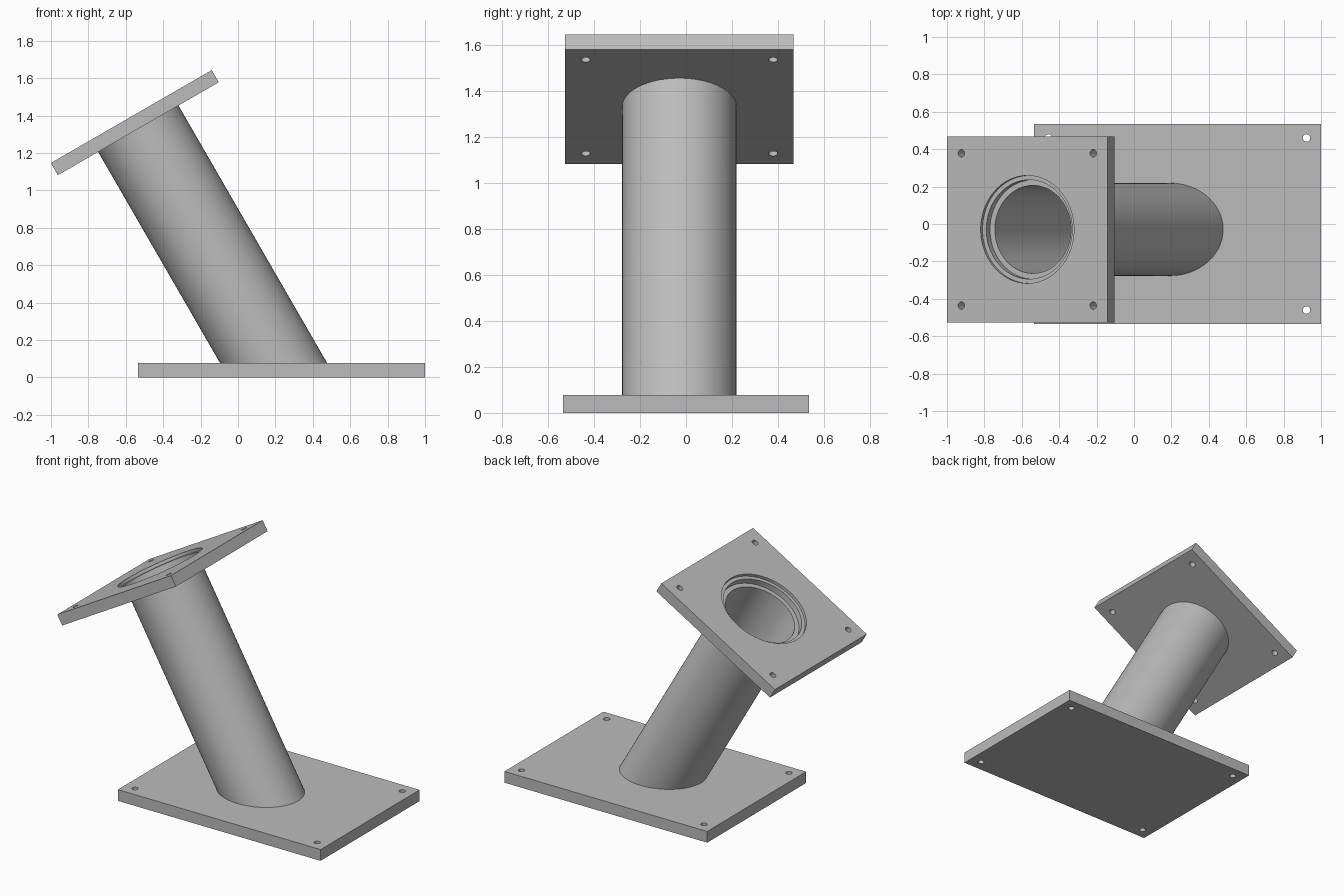
import bpy, bmesh, math
from mathutils import Matrix, Vector

cube = bpy.data.objects.get("Cube")
if cube:
    bpy.data.objects.remove(cube, do_unlink=True)

grey = bpy.data.materials.new("plain grey")
grey.use_nodes = True
colour = (0.5, 0.5, 0.5, 1)
grey.diffuse_color = colour
grey.node_tree.nodes["Principled BSDF"].inputs["Base Color"].default_value = colour

BASE_T, PLATE_T = 0.077, 0.075
TILT = math.radians(-30)
FRAME = Matrix.Translation((-0.533, -0.029, 1.33)) @ Matrix.Rotation(TILT, 4, "Y")
AXIS = FRAME.to_3x3() @ Vector((0, 0, 1))


def add_object(name, bm, matrix=Matrix()):
    bmesh.ops.recalc_face_normals(bm, faces=bm.faces)
    mesh = bpy.data.meshes.new(name)
    bm.to_mesh(mesh)
    bm.free()
    mesh.materials.append(grey)
    ob = bpy.data.objects.new(name, mesh)
    ob.matrix_world = matrix
    bpy.context.collection.objects.link(ob)
    return ob


def box(name, size, matrix):
    bm = bmesh.new()
    bmesh.ops.create_cube(bm, size=1)
    bmesh.ops.scale(bm, vec=size, verts=bm.verts)
    bmesh.ops.translate(bm, vec=(0, 0, size[2] / 2), verts=bm.verts)
    return add_object(name, bm, matrix)


def drill(ob, x, y, radius, bottom, segments=32):
    """Cut a round hole from above the part down to the given local height."""
    bm = bmesh.new()
    top = 0.2
    bmesh.ops.create_cone(bm, cap_ends=True, segments=segments, radius1=radius,
                          radius2=radius, depth=top - bottom)
    bmesh.ops.translate(bm, vec=(x, y, (top + bottom) / 2), verts=bm.verts)
    cutter = add_object("hole_cutter", bm, ob.matrix_world)
    cutter.hide_render = True
    mod = ob.modifiers.new("hole", "BOOLEAN")
    mod.object, mod.operation, mod.solver = cutter, "DIFFERENCE", "EXACT"
    bpy.context.view_layer.update()
    graph = bpy.context.evaluated_depsgraph_get()
    cut = bpy.data.meshes.new_from_object(ob.evaluated_get(graph))
    ob.modifiers.clear()
    ob.data = cut
    bpy.data.objects.remove(cutter, do_unlink=True)


def bolt_holes(ob, dx, dy):
    for sx in (-1, 1):
        for sy in (-1, 1):
            drill(ob, sx * dx, sy * dy, 0.02, -0.2, 24)


def smooth(ob):
    bpy.ops.object.select_all(action="DESELECT")
    ob.select_set(True)
    bpy.context.view_layer.objects.active = ob
    bpy.ops.object.shade_smooth_by_angle(angle=math.radians(30))


# Flat base plate with corner holes
base = box("base_plate", (1.535, 1.07, BASE_T), Matrix.Translation((0.2325, 0, 0)))
bolt_holes(base, 0.69, 0.46)

# Tilted square flange with a stepped bore
flange = box("top_flange", (0.993, 0.993, PLATE_T), FRAME)
bolt_holes(flange, 0.407, 0.407)
for radius, depth in ((0.288, 0.02), (0.265, 0.06), (0.235, 0.3)):
    drill(flange, 0, 0, radius, PLATE_T - depth, 96)

# Slanted hollow tube, its lower end trimmed level with the base
bm = bmesh.new()
SEG = 96
rings = []
for radius, low in ((0.235, False), (0.248, False), (0.248, True), (0.235, True)):
    ring = []
    for i in range(SEG):
        a = math.tau * i / SEG
        p = FRAME @ Vector((radius * math.cos(a), radius * math.sin(a), 0))
        if low:
            p -= AXIS * ((p.z - BASE_T) / AXIS.z)
        ring.append(bm.verts.new(p))
    rings.append(ring)
for k in range(4):
    a, b = rings[k], rings[(k + 1) % 4]
    for i in range(SEG):
        j = (i + 1) % SEG
        bm.faces.new((a[i], a[j], b[j], b[i]))
tube = add_object("slanted_tube", bm)

for part in (base, flange, tube):
    smooth(part)
